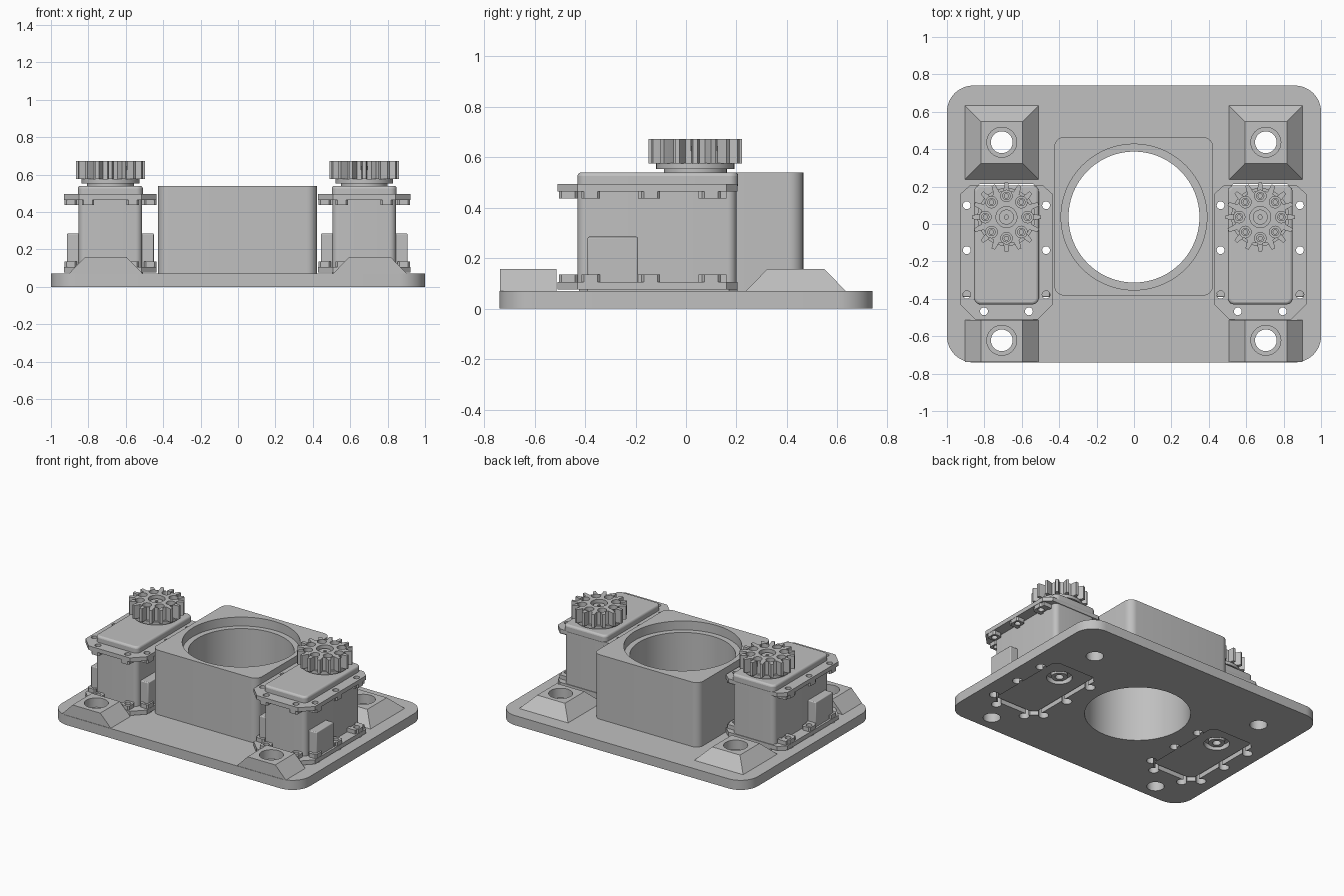
import bpy
import bmesh
from math import sin, cos, pi, radians

cube = bpy.data.objects.get("Cube")
if cube:
    bpy.data.objects.remove(cube, do_unlink=True)

GREY = (0.527, 0.527, 0.527, 1)
grey = bpy.data.materials.new("plain grey")
grey.use_nodes = True
grey.diffuse_color = GREY
grey.node_tree.nodes["Principled BSDF"].inputs["Base Color"].default_value = GREY


def rect(x0, x1, y0, y1, r=0, seg=8):
    """Rectangle outline; r rounds the corners, seg=1 chamfers them."""
    if not r:
        return [(x0, y0), (x1, y0), (x1, y1), (x0, y1)]
    pts = []
    for k, (x, y) in enumerate([(x1 - r, y1 - r), (x0 + r, y1 - r),
                                (x0 + r, y0 + r), (x1 - r, y0 + r)]):
        for i in range(seg + 1):
            a = (k + i / seg) * pi / 2
            pts.append((x + r * cos(a), y + r * sin(a)))
    return pts


def disc(x, y, r, n=32):
    return [(x + r * cos(2 * pi * i / n), y + r * sin(2 * pi * i / n)) for i in range(n)]


def build(name, prisms):
    """One object from prisms given as (outline, z0, z1[, top outline])."""
    bm = bmesh.new()
    for low, z0, z1, *top in prisms:
        a = [bm.verts.new((x, y, z0)) for x, y in low]
        b = [bm.verts.new((x, y, z1)) for x, y in (top[0] if top else low)]
        bm.faces.new(a[::-1])
        bm.faces.new(b)
        for i in range(len(a)):
            j = (i + 1) % len(a)
            bm.faces.new((a[i], a[j], b[j], b[i]))
    mesh = bpy.data.meshes.new(name)
    bmesh.ops.recalc_face_normals(bm, faces=bm.faces)
    bm.to_mesh(mesh)
    bm.free()
    mesh.materials.append(grey)
    ob = bpy.data.objects.new(name, mesh)
    bpy.context.collection.objects.link(ob)
    return ob


def activate(ob):
    bpy.ops.object.select_all(action='DESELECT')
    ob.select_set(True)
    bpy.context.view_layer.objects.active = ob


def cut(ob, prisms):
    cutter = build("cutter", prisms)
    cutter.hide_render = True
    mod = ob.modifiers.new("cut", 'BOOLEAN')
    mod.operation = 'DIFFERENCE'
    mod.solver = 'EXACT'
    mod.object = cutter
    activate(ob)
    bpy.ops.object.modifier_apply(modifier=mod.name)
    bpy.data.objects.remove(cutter, do_unlink=True)


def finish(ob, bevel=0):
    if bevel:
        mod = ob.modifiers.new("soft edge", 'BEVEL')
        mod.width = bevel
        mod.segments = 3
        mod.limit_method = 'ANGLE'
        mod.angle_limit = radians(60)
    activate(ob)
    bpy.ops.object.shade_smooth_by_angle(angle=radians(30))


SERVOS = {"left": 0.675, "right": -0.682}
MOUNT_X = {"left": 0.705, "right": -0.707}
BACK_Y, FRONT_Y = 0.437, -0.622
SHAFT_Y = 0.037


def screw_spots(cx):
    side = [(cx + s * 0.212, y) for s in (-1, 1) for y in (0.10, -0.14, -0.378)]
    return side + [(cx - 0.12, -0.467), (cx + 0.12, -0.467)]


# Base plate with its bore, mount holes, servo pockets and screw holes
plate = build("base_plate", [(rect(-1, 1, -0.74, 0.74, 0.14, 12), 0, 0.07)])
cut(plate, [(disc(0, SHAFT_Y, 0.35, 96), -1, 1)])
for side, cx in SERVOS.items():
    mx = MOUNT_X[side]
    cut(plate, [(disc(mx, y, 0.058), -1, 1) for y in (BACK_Y, FRONT_Y)])
    cut(plate, [(rect(cx - 0.182, cx + 0.182, -0.435, 0.215, 0.04, 1), -1, 1)])
    cut(plate, [(disc(x, y, 0.034, 20), -1, 1) for x, y in screw_spots(cx)])
finish(plate)

# Central housing with a stepped round bore
housing = build("centre_housing", [(rect(-0.427, 0.423, -0.383, 0.465, 0.055), 0.07, 0.54)])
cut(housing, [(disc(0, SHAFT_Y, 0.35, 96), -1, 1)])
cut(housing, [(disc(0, SHAFT_Y, 0.39, 96), 0.475, 1)])
finish(housing)


def add_mounts(side):
    x = MOUNT_X[side]
    back = build(side + "_back_mount", [(rect(x - 0.197, x + 0.197, 0.238, 0.633), 0.07, 0.158,
                                        rect(x - 0.112, x + 0.112, 0.323, 0.548))])
    front = build(side + "_front_mount", [(rect(x - 0.197, x + 0.197, -0.737, -0.513), 0.07, 0.158,
                                          rect(x - 0.112, x + 0.112, -0.737, -0.513))])
    for ob, y in ((back, BACK_Y), (front, FRONT_Y)):
        cut(ob, [(disc(x, y, 0.058), -1, 1)])
        cut(ob, [(disc(x, y, 0.08), 0.09, 1)])
        finish(ob)


def add_flange(name, cx, plate_z, boss_z):
    """Chamfered screw plate with square bosses around its holes."""
    w, c = 0.247, 0.08
    outline = [(cx - w + c, -0.51), (cx + w - c, -0.51), (cx + w, -0.51 + c),
               (cx + w, 0.16), (cx + w - 0.05, 0.205), (cx - w + 0.05, 0.205),
               (cx - w, 0.16), (cx - w, -0.51 + c)]
    holes = [(disc(x, y, 0.021, 20), -1, 1) for x, y in screw_spots(cx)]
    flange = build(name, [(outline, *plate_z)])
    cut(flange, holes)
    finish(flange)
    bosses = build(name + "_bosses",
                   [(rect(x - 0.033, x + 0.033, y - 0.037, y + 0.037, 0.01, 1), *boss_z)
                    for x, y in screw_spots(cx)])
    cut(bosses, holes)
    finish(bosses)
    # Ribs joining the plate to the motor body
    finish(build(name + "_ribs",
                 [(rect(*sorted((cx + s * 0.16, cx + s * 0.235)), y, y + 0.025), *boss_z)
                  for s in (-1, 1) for y in (-0.19, 0.05, 0.135)]))


def add_servo(side):
    cx = SERVOS[side]

    # Motor body, side connector boxes and end caps
    body = build(side + "_motor_body",
                 [(rect(cx - 0.17, cx + 0.17, -0.43, 0.2, 0.035), 0.075, 0.495)])
    finish(body)
    for s, label in ((1, "inner" if cx < 0 else "outer"), (-1, "outer" if cx < 0 else "inner")):
        xs = sorted((cx + s * 0.16, cx + s * 0.232))
        box = build(side + "_" + label + "_connector", [(rect(*xs, -0.39, -0.19), 0.1, 0.285)])
        finish(box, 0.006)
    top = build(side + "_top_cap",
                [(rect(cx - 0.173, cx + 0.173, -0.43, 0.207, 0.035), 0.48, 0.54)])
    finish(top, 0.014)
    low = build(side + "_bottom_cap",
                [(rect(cx - 0.173, cx + 0.173, -0.425, 0.205, 0.035, 1), 0.025, 0.08)])
    cut(low, [(disc(cx, SHAFT_Y, 0.085), 0, 0.06)])
    finish(low)
    idler = build(side + "_bottom_bearing", [(disc(cx, SHAFT_Y, 0.055), 0.03, 0.07)])
    cut(idler, [(disc(cx, SHAFT_Y, 0.028), 0, 0.06)])
    finish(idler)

    # Upper and lower screw flanges
    add_flange(side + "_upper_flange", cx, (0.465, 0.495), (0.437, 0.47))
    add_flange(side + "_lower_flange", cx, (0.075, 0.106), (0.1, 0.135))

    # Output horn under the gear
    horn = build(side + "_output_horn", [(disc(cx, SHAFT_Y, 0.125, 48), 0.53, 0.556),
                                         (disc(cx, SHAFT_Y, 0.155, 48), 0.553, 0.577)])
    finish(horn)

    # Gear with sunken screws
    teeth = 16
    pts = []
    for i in range(teeth):
        for frac, r in ((-0.29, 0.14), (-0.2, 0.165), (-0.13, 0.185),
                        (0.13, 0.185), (0.2, 0.165), (0.29, 0.14)):
            a = 2 * pi * (i + frac) / teeth
            pts.append((cx + r * cos(a), SHAFT_Y + r * sin(a)))
    gear = build(side + "_gear", [(pts, 0.575, 0.673)])
    ring = [(cx + 0.113 * cos(k * pi / 4), SHAFT_Y + 0.113 * sin(k * pi / 4)) for k in range(8)]
    cut(gear, [(disc(x, y, 0.031, 20), 0.625, 1) for x, y in ring]
        + [(disc(cx, SHAFT_Y, 0.056), 0.63, 1)])
    finish(gear)
    screws = build(side + "_gear_screws", [(disc(x, y, 0.022, 16), 0.62, 0.645) for x, y in ring]
                   + [(disc(cx, SHAFT_Y, 0.04), 0.62, 0.655)])
    cut(screws, [(disc(x, y, 0.012, 6), 0.633, 1) for x, y in ring + [(cx, SHAFT_Y)]])
    finish(screws)


for side in SERVOS:
    add_mounts(side)
    add_servo(side)
